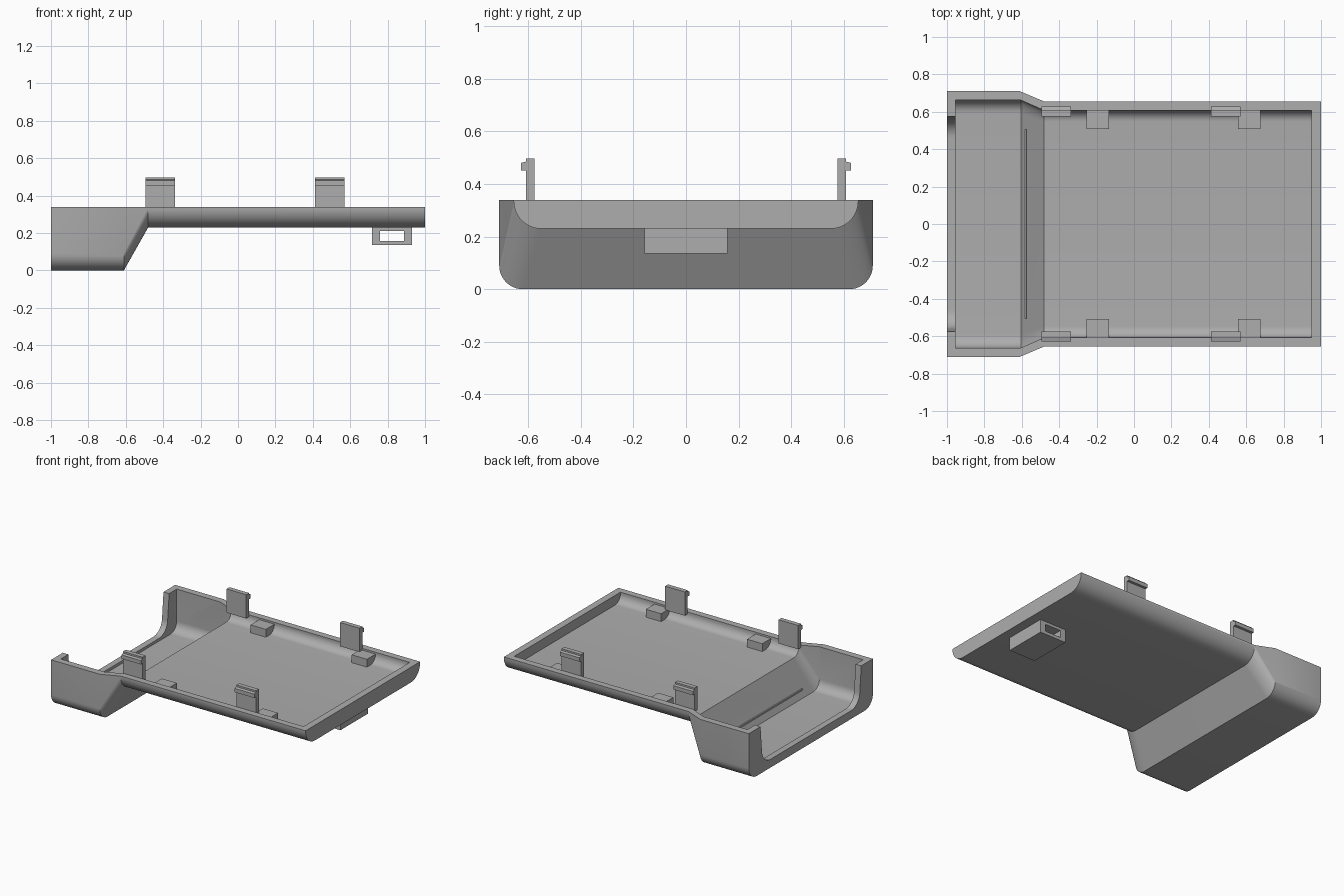
import bpy, bmesh
from math import sin, cos, pi

cube = bpy.data.objects.get("Cube")
if cube:
    bpy.data.objects.remove(cube)

grey = bpy.data.materials.new("plain grey")
grey.use_nodes = True
grey.diffuse_color = (0.42, 0.42, 0.42, 1)
grey.node_tree.nodes["Principled BSDF"].inputs["Base Color"].default_value = grey.diffuse_color

RIM = 0.34
STEPS = 12


def finish(name, bm):
    bmesh.ops.recalc_face_normals(bm, faces=bm.faces)
    mesh = bpy.data.meshes.new(name)
    bm.to_mesh(mesh)
    bm.free()
    mesh.materials.append(grey)
    obj = bpy.data.objects.new(name, mesh)
    bpy.context.collection.objects.link(obj)
    return obj


def u_section(half, low, top, radius, spread=0.0):
    """Trough outline in (y, z) with rounded lower corners."""
    side = [(half + spread, top)]
    for i in range(STEPS + 1):
        a = i / STEPS * pi / 2
        side.append((half - radius + radius * cos(a), low + radius - radius * sin(a)))
    return side + [(-y, z) for y, z in reversed(side)]


def loft(name, stations):
    """Closed solid through (x, outline) stations."""
    bm = bmesh.new()
    rings = [[bm.verts.new((x, y, z)) for y, z in outline] for x, outline in stations]
    for a, b in zip(rings, rings[1:]):
        for i in range(len(a)):
            j = (i + 1) % len(a)
            bm.faces.new((a[i], a[j], b[j], b[i]))
    bm.faces.new(rings[0])
    bm.faces.new(rings[-1])
    return finish(name, bm)


def box(name, x, y, z):
    return loft(name, [(px, [(y[0], z[0]), (y[1], z[0]), (y[1], z[1]), (y[0], z[1])]) for px in x])


def cut(obj, cutter):
    mod = obj.modifiers.new("cut", "BOOLEAN")
    mod.operation = "DIFFERENCE"
    mod.solver = "EXACT"
    mod.object = cutter
    bpy.context.view_layer.objects.active = obj
    bpy.ops.object.modifier_apply(modifier=mod.name)
    bpy.data.objects.remove(cutter)


# Cover shell: deep end, sloped transition, shallow tray
deep = u_section(0.71, 0, RIM, 0.09)
shallow = u_section(0.655, 0.23, RIM, 0.105)
shell = loft("cover_shell", [(-1, deep), (-0.61, deep), (-0.48, shallow), (1, shallow)])

# Hollow interior
deep_in = u_section(0.662, 0.04, RIM + 0.1, 0.07)
shallow_in = u_section(0.607, 0.27, RIM + 0.1, 0.06)
cut(shell, loft("hollow", [(-0.955, deep_in), (-0.605, deep_in), (-0.48, shallow_in), (0.95, shallow_in)]))

# Rounded opening in the end wall
opening = u_section(0.56, 0.06, RIM + 0.1, 0.1, 0.025)
cut(shell, loft("opening", [(-1.1, opening), (-0.94, opening)]))

# Thin groove along the slope
cut(shell, box("groove", (-0.583, -0.575), (-0.505, 0.505), (0.078, 0.2)))

bpy.ops.object.select_all(action="DESELECT")
shell.select_set(True)
bpy.context.view_layer.objects.active = shell
bpy.ops.object.shade_smooth_by_angle(angle=pi / 7)

# Snap clips and support blocks along both long sides
for s, side in ((-1, "front"), (1, "back")):
    for x0, end in ((-0.495, "right"), (0.413, "left")):
        # Clip profile with an outward barb
        profile = [(0.576, 0.325), (0.609, 0.325), (0.609, 0.452), (0.628, 0.452),
                   (0.628, 0.48), (0.609, 0.485), (0.609, 0.497), (0.576, 0.497)]
        outline = [(s * y, z) for y, z in profile]
        loft(f"{side}_{end}_clip", [(x0, outline), (x0 + 0.157, outline)])
    for x0, end in ((-0.255, "right"), (0.555, "left")):
        box(f"{side}_{end}_support", (x0, x0 + 0.122), sorted((s * 0.508, s * 0.615)), (0.26, 0.327))

# Strap loop underneath
loop = box("strap_loop", (0.717, 0.93), (-0.157, 0.157), (0.135, 0.235))
cut(loop, box("loop_hole", (0.76, 0.887), (-0.3, 0.3), (0.158, 0.21)))
